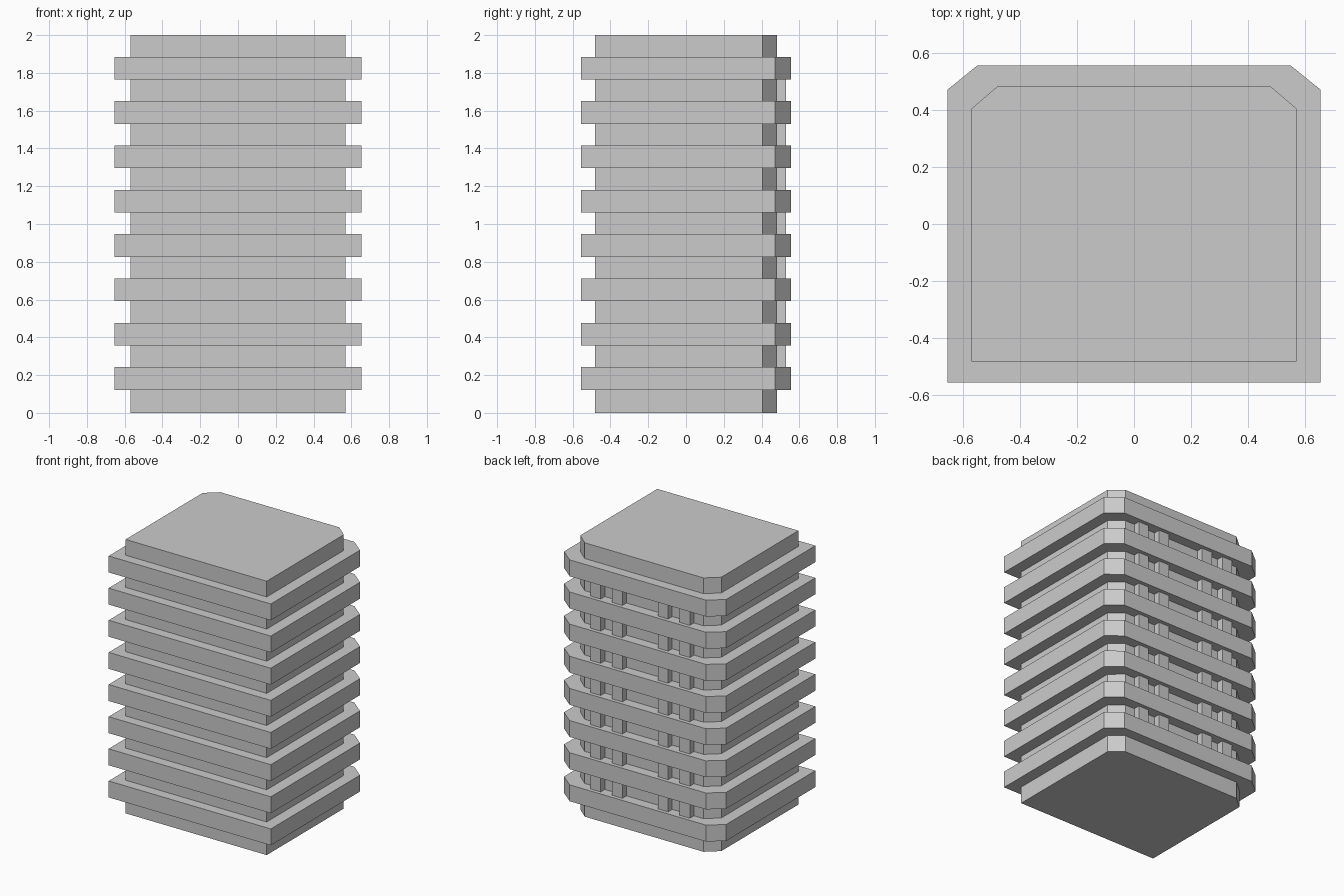
import bpy, bmesh

if "Cube" in bpy.data.objects:
    bpy.data.objects.remove(bpy.data.objects["Cube"])


def chamfered_prism(name, hx, hy, cx, cy, z0, z1):
    """Box with half-sizes hx, hy whose two back corners are cut by cx, cy."""
    outline = [(-hx, -hy), (hx, -hy), (hx, hy - cy), (hx - cx, hy),
               (-hx + cx, hy), (-hx, hy - cy)]
    bm = bmesh.new()
    base = bm.faces.new([bm.verts.new((x, y, z0)) for x, y in outline])
    top = bmesh.ops.extrude_face_region(bm, geom=[base])["geom"]
    bmesh.ops.translate(bm, vec=(0, 0, z1 - z0),
                        verts=[v for v in top if isinstance(v, bmesh.types.BMVert)])
    bmesh.ops.recalc_face_normals(bm, faces=bm.faces)
    mesh = bpy.data.meshes.new(name)
    bm.to_mesh(mesh)
    bm.free()
    ob = bpy.data.objects.new(name, mesh)
    bpy.context.collection.objects.link(ob)
    return ob


def box(name, x0, x1, y0, y1, z0, z1):
    bpy.ops.mesh.primitive_cube_add(
        size=1, location=((x0 + x1) / 2, (y0 + y1) / 2, (z0 + z1) / 2))
    ob = bpy.context.object
    ob.name = name
    ob.scale = (x1 - x0, y1 - y0, z1 - z0)
    return ob


FLOORS = 8
PITCH = 0.2347
SLAB_Z = 0.122
SLAB_H = 0.12

# Tower core
chamfered_prism("tower_core", 0.57, 0.483, 0.09, 0.077, 0, 2)

# Projecting floor slabs
for i in range(FLOORS):
    z = SLAB_Z + i * PITCH
    chamfered_prism(f"floor_slab_{i + 1}", 0.655, 0.557, 0.105, 0.085, z, z + SLAB_H)

# Back pilasters filling the gaps between slabs, mirrored left and right
for i in range(FLOORS - 1):
    z0 = SLAB_Z + SLAB_H + i * PITCH
    z1 = SLAB_Z + (i + 1) * PITCH
    for side in (-1, 1):
        for n, cx in enumerate((0.185, 0.36)):
            x = side * cx
            box(f"back_pilaster_{i + 1}_{'left' if side < 0 else 'right'}_{n + 1}",
                x - 0.042, x + 0.042, 0.47, 0.53, z0 - 0.01, z1 + 0.01)
